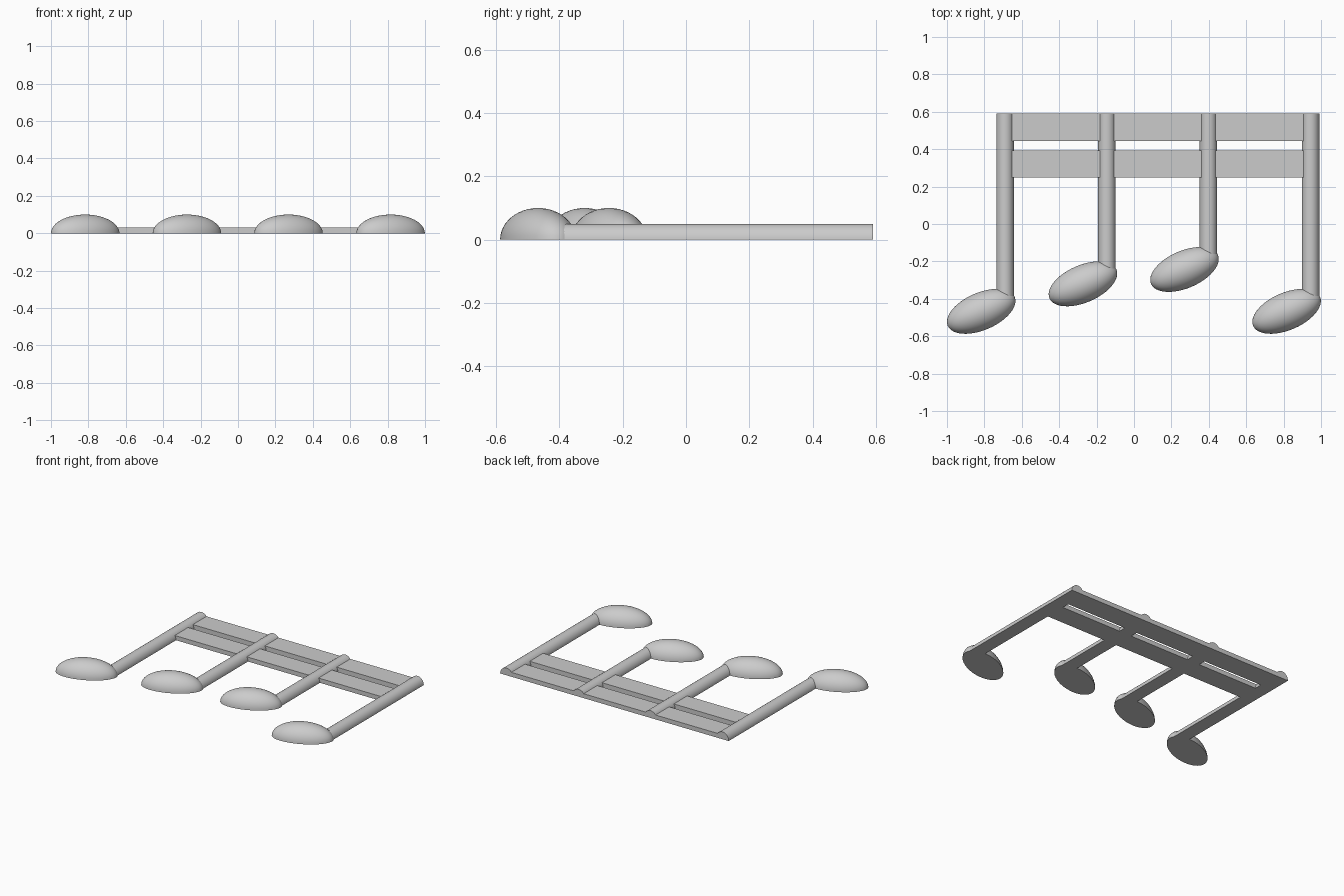
import bpy, bmesh
from math import radians, sin, cos, pi
from mathutils import Matrix

old = bpy.data.objects.get("Cube")
if old:
    bpy.data.objects.remove(old, do_unlink=True)

grey = bpy.data.materials.new("plain grey")
grey.use_nodes = True
colour = (0.6, 0.6, 0.6, 1)
grey.diffuse_color = colour
grey.node_tree.nodes["Principled BSDF"].inputs["Base Color"].default_value = colour


def add_object(name, bm, smooth=False):
    bmesh.ops.recalc_face_normals(bm, faces=bm.faces)
    mesh = bpy.data.meshes.new(name)
    bm.to_mesh(mesh)
    bm.free()
    mesh.materials.append(grey)
    obj = bpy.data.objects.new(name, mesh)
    bpy.context.collection.objects.link(obj)
    if smooth:
        bpy.ops.object.select_all(action="DESELECT")
        obj.select_set(True)
        bpy.context.view_layer.objects.active = obj
        bpy.ops.object.shade_smooth_by_angle(angle=radians(35))
    return obj


# Note head: a tilted half ellipsoid with a flat underside
def note_head(name, x, y):
    bm = bmesh.new()
    bmesh.ops.create_uvsphere(bm, u_segments=48, v_segments=24, radius=1)
    cut = bmesh.ops.bisect_plane(bm, geom=bm.verts[:] + bm.edges[:] + bm.faces[:],
                                 plane_co=(0, 0, 0), plane_no=(0, 0, -1),
                                 clear_outer=True)
    rim = [e for e in cut["geom_cut"] if isinstance(e, bmesh.types.BMEdge)]
    bmesh.ops.contextual_create(bm, geom=rim)
    bm.transform(Matrix.Translation((x, y, 0)) @ Matrix.Rotation(radians(23.4), 4, "Z")
                 @ Matrix.Diagonal((0.195, 0.1, 0.1, 1)))
    add_object(name, bm, smooth=True)


# Stem: a half-round bar lying on its flat side
def stem(name, x, front, back, radius=0.047, height=0.05, steps=20):
    bm = bmesh.new()
    arc = [pi * i / steps for i in range(steps + 1)]
    end = bm.faces.new([bm.verts.new((x + radius * cos(a), front, height * sin(a)))
                        for a in arc])
    ext = bmesh.ops.extrude_face_region(bm, geom=[end], use_keep_orig=True)
    moved = [v for v in ext["geom"] if isinstance(v, bmesh.types.BMVert)]
    bmesh.ops.translate(bm, verts=moved, vec=(0, back - front, 0))
    add_object(name, bm, smooth=True)


# Beam: a flat bar joining the stems
def beam(name, x0, x1, y0, y1, height=0.03):
    bm = bmesh.new()
    bmesh.ops.create_cube(bm, size=1)
    bm.transform(Matrix.Translation(((x0 + x1) / 2, (y0 + y1) / 2, height / 2))
                 @ Matrix.Diagonal((x1 - x0, y1 - y0, height, 1)))
    add_object(name, bm)


back = 0.59
heads = [(-0.817, -0.467), (-0.273, -0.32), (0.27, -0.243), (0.816, -0.467)]
for i, (x, y) in enumerate(heads, 1):
    note_head(f"note_head_{i}", x, y)
    stem(f"stem_{i}", x + 0.128, y + 0.055, back)

left, right = heads[0][0] + 0.128, heads[-1][0] + 0.128
beam("back_beam", left, right, 0.443, back)
beam("front_beam", left, right, 0.248, 0.392)
